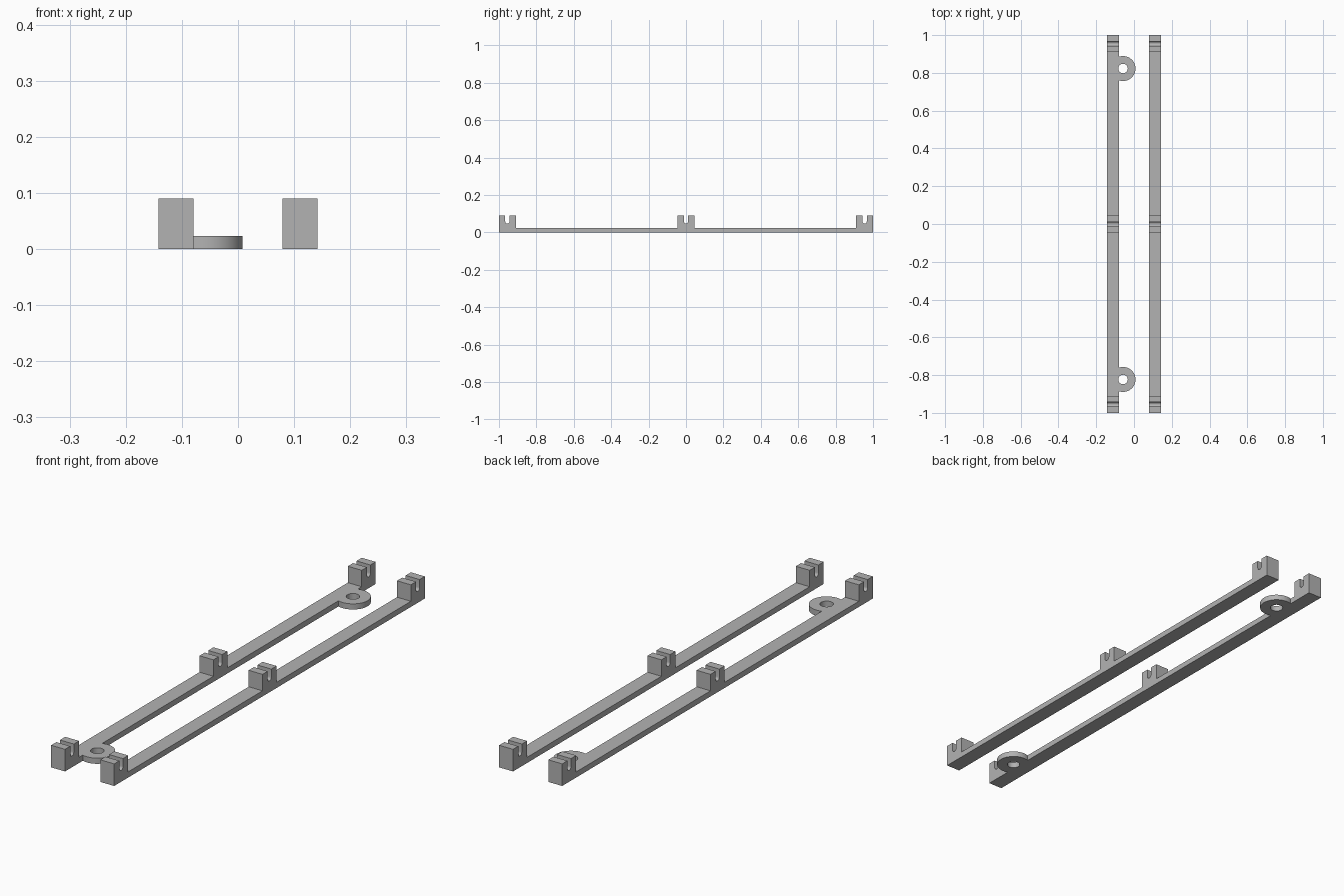
import bpy, bmesh, math

cube = bpy.data.objects.get("Cube")
if cube:
    bpy.data.objects.remove(cube, do_unlink=True)

grey = bpy.data.materials.new("plain grey")
grey.use_nodes = True
colour = (0.45, 0.45, 0.45, 1)
grey.diffuse_color = colour
grey.node_tree.nodes["Principled BSDF"].inputs["Base Color"].default_value = colour

THICK, TALL = 0.023, 0.09      # rail thickness, post height
HALF = 0.045                   # half length of a post
SLOT, SLOT_Z = 0.0115, 0.046   # slot half width, slot floor
X_IN, X_OUT = 0.0795, 0.142    # rail sides
RING_X, RING_Y = -0.058, 0.823


def post_outline(c):
    """Slotted post seen from the side, from its back foot to its front foot."""
    pts = [(c + HALF, THICK), (c + HALF, TALL), (c + SLOT, TALL)]
    for i in range(9):
        a = math.pi * i / 8
        pts.append((c + SLOT * math.cos(a), SLOT_Z + SLOT * (1 - math.sin(a))))
    return pts + [(c - SLOT, TALL), (c - HALF, TALL), (c - HALF, THICK)]


def make_object(name, bm):
    bmesh.ops.recalc_face_normals(bm, faces=bm.faces)
    mesh = bpy.data.meshes.new(name)
    bm.to_mesh(mesh)
    bm.free()
    mesh.materials.append(grey)
    obj = bpy.data.objects.new(name, mesh)
    bpy.context.collection.objects.link(obj)
    return obj


def make_rail(name, x0, x1):
    """Side profile with three posts, extruded across the rail."""
    outline = [(-1, 0), (1, 0)]
    for c in (1 - HALF, 0, HALF - 1):
        pts = post_outline(c)
        if c > 0:
            pts = pts[1:]       # end posts are flush with the rail ends
        elif c < 0:
            pts = pts[:-1]
        outline += pts
    bm = bmesh.new()
    face = bm.faces.new([bm.verts.new((x0, y, z)) for y, z in outline])
    res = bmesh.ops.extrude_face_region(bm, geom=[face])
    moved = [v for v in res["geom"] if isinstance(v, bmesh.types.BMVert)]
    bmesh.ops.translate(bm, verts=moved, vec=(x1 - x0, 0, 0))
    bmesh.ops.remove_doubles(bm, verts=bm.verts, dist=0.00001)
    return make_object(name, bm)


def make_disc(name, radius, y, z0, z1):
    bm = bmesh.new()
    bmesh.ops.create_cone(bm, cap_ends=True, segments=48, radius1=radius,
                          radius2=radius, depth=z1 - z0)
    bmesh.ops.translate(bm, verts=bm.verts, vec=(RING_X, y, (z0 + z1) / 2))
    obj = make_object(name, bm)
    obj.hide_render = True
    return obj


def boolean(target, other, operation):
    mod = target.modifiers.new(operation.lower(), "BOOLEAN")
    mod.object, mod.operation, mod.solver = other, operation, "EXACT"
    bpy.context.view_layer.objects.active = target
    bpy.ops.object.modifier_apply(modifier=mod.name)
    bpy.data.objects.remove(other, do_unlink=True)


left_rail = make_rail("left_rail", X_IN, X_OUT)
right_rail = make_rail("right_rail", -X_OUT, -X_IN)

# Screw rings on the inner side of the right rail
for side in (-1, 1):
    y = side * RING_Y
    boolean(right_rail, make_disc("screw_ring", 0.066, y, 0, THICK), "UNION")
    boolean(right_rail, make_disc("screw_hole", 0.025, y, -0.02, 0.05), "DIFFERENCE")

for rail in (left_rail, right_rail):
    bpy.ops.object.select_all(action="DESELECT")
    rail.select_set(True)
    bpy.context.view_layer.objects.active = rail
    bpy.ops.object.shade_smooth_by_angle(angle=math.radians(30))
